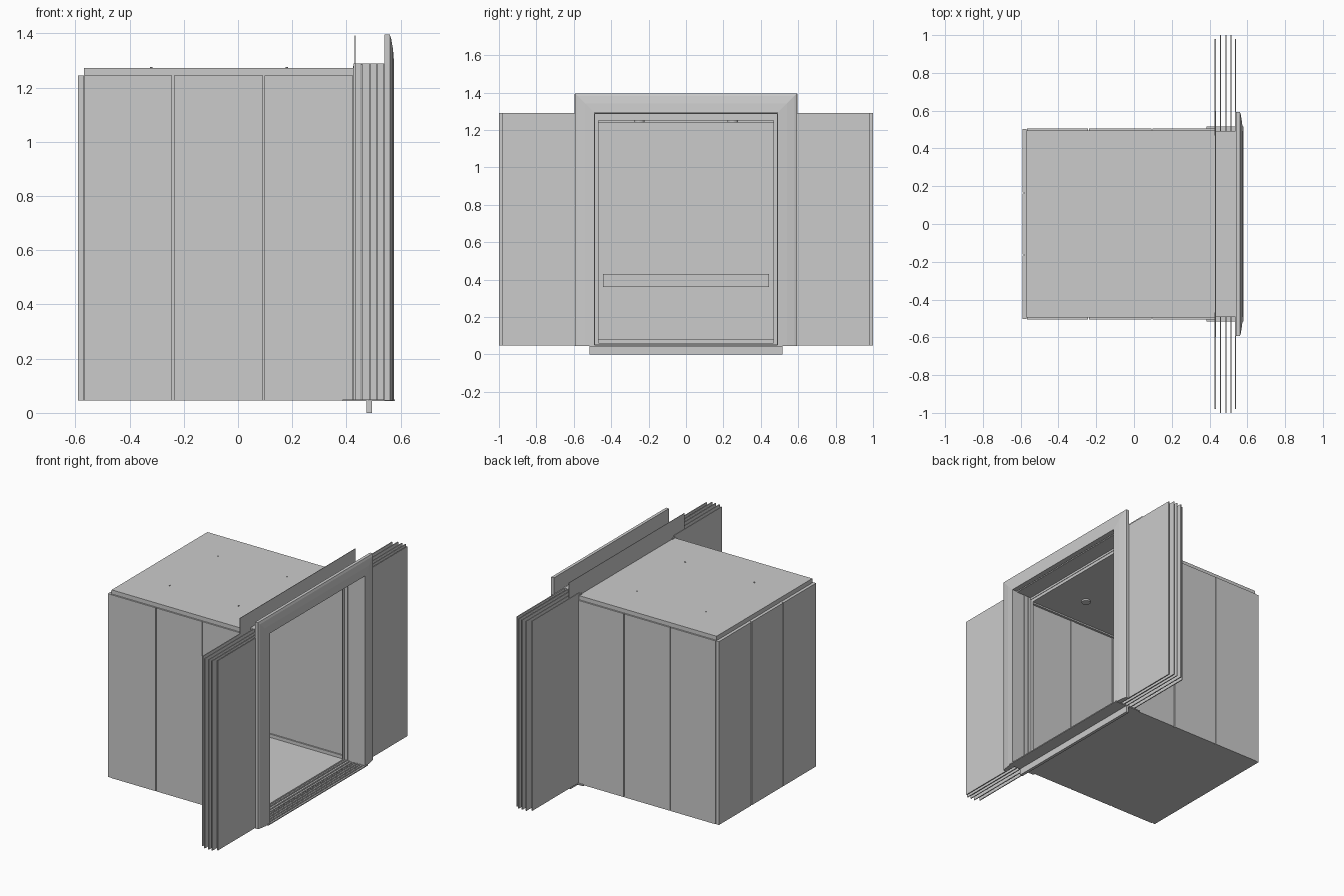
import bpy, bmesh, math

if "Cube" in bpy.data.objects:
    bpy.data.objects.remove(bpy.data.objects["Cube"])


def box(name, x0, x1, y0, y1, z0, z1):
    bm = bmesh.new()
    bmesh.ops.create_cube(bm, size=1)
    for v in bm.verts:
        v.co.x = x0 if v.co.x < 0 else x1
        v.co.y = y0 if v.co.y < 0 else y1
        v.co.z = z0 if v.co.z < 0 else z1
    return finish(name, bm)


def finish(name, bm):
    bmesh.ops.recalc_face_normals(bm, faces=bm.faces)
    me = bpy.data.meshes.new(name)
    bm.to_mesh(me)
    bm.free()
    ob = bpy.data.objects.new(name, me)
    bpy.context.collection.objects.link(ob)
    return ob


def pair(name, x0, x1, y0, y1, z0, z1):
    box(name + "_left", x0, x1, -y1, -y0, z0, z1)
    box(name + "_right", x0, x1, y0, y1, z0, z1)


def disc(name, x, y, z0, z1, r, seg=24):
    bm = bmesh.new()
    bmesh.ops.create_cone(bm, cap_ends=True, segments=seg, radius1=r, radius2=r, depth=z1 - z0)
    bmesh.ops.translate(bm, verts=bm.verts, vec=(x, y, (z0 + z1) / 2))
    return finish(name, bm)


# cabin floor and roof
box("cabin_floor", -0.57, 0.43, -0.495, 0.495, 0.045, 0.06)
box("cabin_roof", -0.568, 0.43, -0.495, 0.495, 1.25, 1.272)

# side wall panels with narrow seams, and backing strips behind the seams
seams = [-0.57, -0.24, 0.095, 0.428]
g = 0.003
for i, (a, b) in enumerate(zip(seams, seams[1:])):
    pair(f"side_panel_{i + 1}", a + g, b - g, 0.485, 0.505, 0.045, 1.245)
for i, s in enumerate(seams[1:3]):
    pair(f"side_seam_strip_{i + 1}", s - 0.012, s + 0.012, 0.482, 0.496, 0.045, 1.245)
pair("side_top_rail", -0.568, 0.43, 0.47, 0.495, 1.24, 1.265)
pair("side_skirting", -0.568, 0.43, 0.476, 0.49, 0.055, 0.082)

# back wall panels
cuts = [-0.505, -0.165, 0.165, 0.505]
for i, (a, b) in enumerate(zip(cuts, cuts[1:])):
    box(f"back_panel_{i + 1}", -0.59, -0.57, a + g, b - g, 0.045, 1.245)
for i, s in enumerate(cuts[1:3]):
    box(f"back_seam_strip_{i + 1}", -0.58, -0.567, s - 0.012, s + 0.012, 0.045, 1.245)
box("back_top_rail", -0.568, -0.55, -0.49, 0.49, 1.24, 1.265)
box("back_skirting", -0.568, -0.558, -0.49, 0.49, 0.055, 0.082)
pair("corner_post", -0.578, -0.56, 0.482, 0.496, 0.045, 1.245)

# handrail on the back wall
box("handrail", -0.535, -0.52, -0.445, 0.445, 0.36, 0.43)
pair("handrail_bracket", -0.57, -0.535, 0.30, 0.33, 0.385, 0.405)

# ceiling spotlights
for i, x in enumerate((-0.32, 0.18)):
    for j, y in enumerate((-0.25, 0.25)):
        disc(f"spotlight_{i}_{j}", x, y, 1.24, 1.252, 0.028)
        disc(f"roof_stud_{i}_{j}", x, y, 1.272, 1.276, 0.004, 8)

# telescopic door leaves, slid open on both sides
for i, (x, end) in enumerate(((0.43, 0.98), (0.458, 1.0), (0.487, 1.0), (0.513, 1.0), (0.538, 0.98))):
    pair(f"door_leaf_{i + 1}", x - 0.003, x + 0.003, 0.487, end, 0.048, 1.29)
# closing edges of the leaves
for i, (x0, x1) in enumerate(((0.43, 0.452), (0.458, 0.484), (0.49, 0.513), (0.517, 0.54))):
    pair(f"door_edge_{i + 1}", x0, x1, 0.486, 0.490, 0.048, 1.29)
pair("inner_return", 0.425, 0.43, 0.468, 0.495, 0.05, 1.28)

# lintel and header sheet over the doorway
box("lintel", 0.43, 0.54, -0.49, 0.49, 1.284, 1.29)
box("rear_header_sheet", 0.430, 0.433, -0.597, 0.597, 1.27, 1.393)

# door frame: tapered profile swept round the opening with mitred corners
profile = [(0.54, 0), (0.576, 0), (0.572, 0.05), (0.565, 0.09), (0.56, 0.104), (0.54, 0.104)]
bm = bmesh.new()
rings = [
    [bm.verts.new((x, s * (0.49 + d), (1.292 + d) if top else 0.045)) for x, d in profile]
    for s, top in ((-1, 0), (-1, 1), (1, 1), (1, 0))
]
n = len(profile)
for a, b in zip(rings, rings[1:]):
    for k in range(n):
        bm.faces.new((a[k], a[(k + 1) % n], b[(k + 1) % n], b[k]))
bm.faces.new(rings[0])
bm.faces.new(rings[-1])
finish("door_frame", bm)

# sills with running grooves and the support foot
for name, x0, x1 in (("cabin_sill", 0.385, 0.484), ("landing_sill", 0.49, 0.58)):
    box(name, x0, x1, -0.515, 0.515, 0.043, 0.05)
    for k in range(4):
        x = x0 + 0.015 + k * (x1 - x0 - 0.03) / 3
        box(f"{name}_ridge_{k + 1}", x - 0.004, x + 0.004, -0.485, 0.485, 0.05, 0.055)
box("sill_foot", 0.475, 0.495, -0.515, 0.515, 0.0, 0.046)
